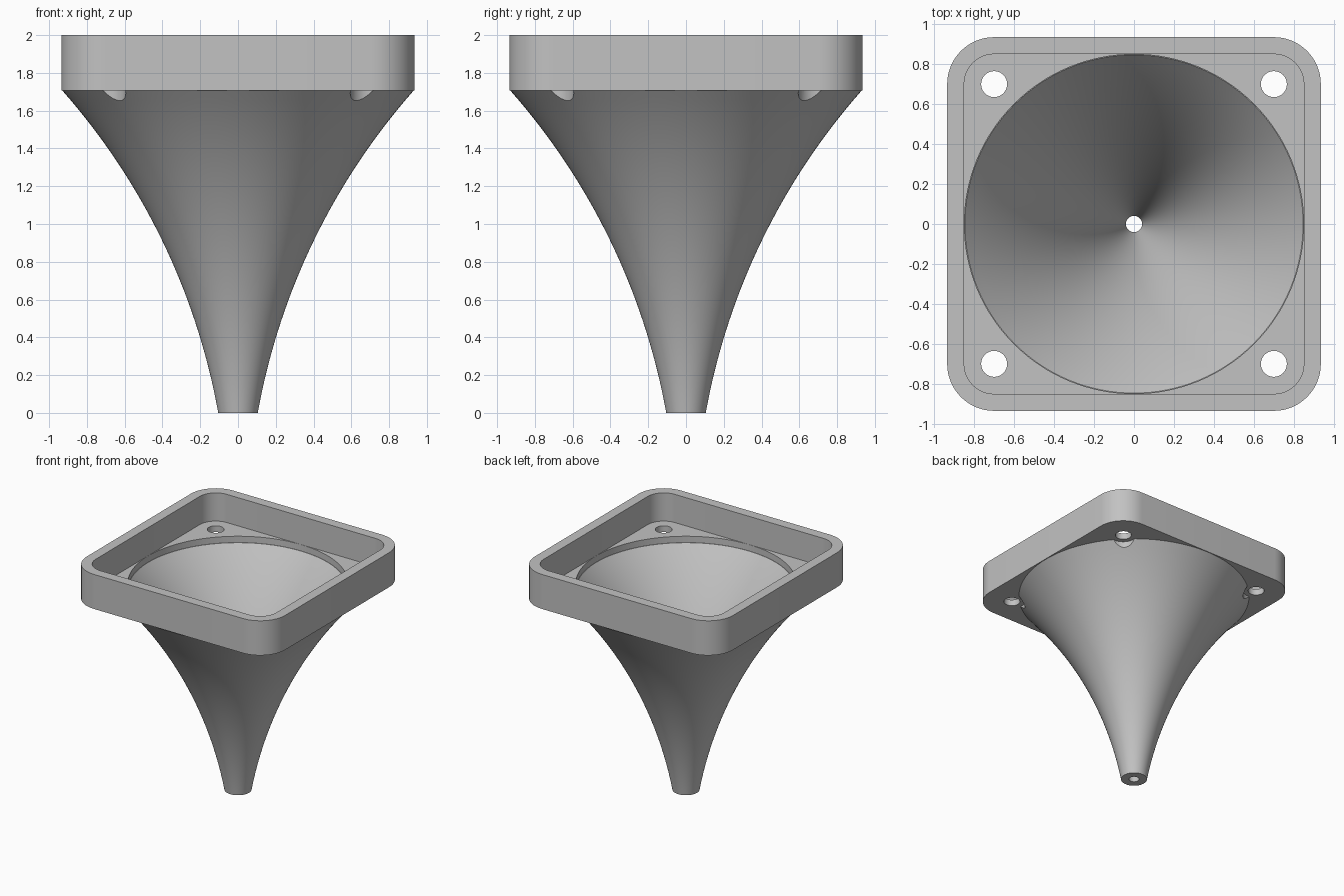
import bpy
import bmesh
import math

if "Cube" in bpy.data.objects:
    bpy.data.objects.remove(bpy.data.objects["Cube"])

SEAM, FLOOR, TOP = 1.706, 1.76, 2.0
HALF, CORNER, WALL = 0.935, 0.235, 0.085
HOLE_AT = 0.70

grey = bpy.data.materials.new("plain grey")
grey.use_nodes = True
colour = (0.54, 0.54, 0.54, 1)
grey.diffuse_color = colour
grey.node_tree.nodes["Principled BSDF"].inputs["Base Color"].default_value = colour


def finish(bm, name):
    bmesh.ops.recalc_face_normals(bm, faces=bm.faces)
    mesh = bpy.data.meshes.new(name)
    bm.to_mesh(mesh)
    bm.free()
    mesh.materials.append(grey)
    obj = bpy.data.objects.new(name, mesh)
    bpy.context.collection.objects.link(obj)
    return obj


def prism(name, points, z0, z1):
    bm = bmesh.new()
    face = bm.faces.new([bm.verts.new((x, y, z0)) for x, y in points])
    up = bmesh.ops.extrude_face_region(bm, geom=[face], use_keep_orig=True)["geom"]
    verts = [v for v in up if isinstance(v, bmesh.types.BMVert)]
    bmesh.ops.translate(bm, verts=verts, vec=(0, 0, z1 - z0))
    return finish(bm, name)


def circle(radius, count, cx=0, cy=0):
    turns = [math.tau * i / count for i in range(count)]
    return [(cx + radius * math.cos(a), cy + radius * math.sin(a)) for a in turns]


def rounded_square(half, radius, steps=16):
    points = []
    for quarter in range(4):
        mid = math.pi / 4 + quarter * math.pi / 2
        cx = math.copysign(half - radius, math.cos(mid))
        cy = math.copysign(half - radius, math.sin(mid))
        for i in range(steps + 1):
            a = (quarter + i / steps) * math.pi / 2
            points.append((cx + radius * math.cos(a), cy + radius * math.sin(a)))
    return points


def select_only(obj):
    bpy.ops.object.select_all(action="DESELECT")
    obj.select_set(True)
    bpy.context.view_layer.objects.active = obj


def cut(obj, cutter):
    cutter.hide_render = True
    mod = obj.modifiers.new("cut", "BOOLEAN")
    mod.operation = "DIFFERENCE"
    mod.solver = "EXACT"
    mod.object = cutter
    select_only(obj)
    bpy.ops.object.modifier_apply(modifier=mod.name)
    bpy.data.objects.remove(cutter)


# Horn: two concentric arcs give a wall of even thickness
def arc(radius, z):
    return 3.569 - math.sqrt(radius ** 2 - (z + 0.623) ** 2)


STEPS, SIDES = 32, 128
levels = [SEAM * i / STEPS for i in range(STEPS + 1)]
profile = [(arc(3.52, z), z) for z in levels]
profile += [(arc(3.583, z), z) for z in reversed(levels)]
bm = bmesh.new()
verts = [bm.verts.new((r, 0, z)) for r, z in profile]
edges = [bm.edges.new((verts[i - 1], v)) for i, v in enumerate(verts)]
bmesh.ops.spin(bm, geom=verts + edges, cent=(0, 0, 0), axis=(0, 0, 1),
               angle=math.tau, steps=SIDES)
bmesh.ops.remove_doubles(bm, verts=bm.verts, dist=0.0001)
horn = finish(bm, "horn")

# Flange: rounded tray with a round opening in its floor
flange = prism("flange", rounded_square(HALF, CORNER), SEAM, TOP)
cut(flange, prism("pocket", rounded_square(HALF - WALL, CORNER - WALL), FLOOR, TOP + 0.1))
cut(flange, prism("opening", circle(0.849, SIDES), SEAM - 0.1, FLOOR + 0.1))

# Screw holes, with clearance notches in the horn below them
for sx in (-1, 1):
    for sy in (-1, 1):
        x, y = sx * HOLE_AT, sy * HOLE_AT
        cut(flange, prism("hole", circle(0.065, 32, x, y), SEAM - 0.1, FLOOR + 0.1))
        cut(horn, prism("notch", circle(0.106, 48, x, y), 1.5, SEAM + 0.1))

for obj in (horn, flange):
    select_only(obj)
    bpy.ops.object.shade_smooth_by_angle(angle=math.radians(30))
